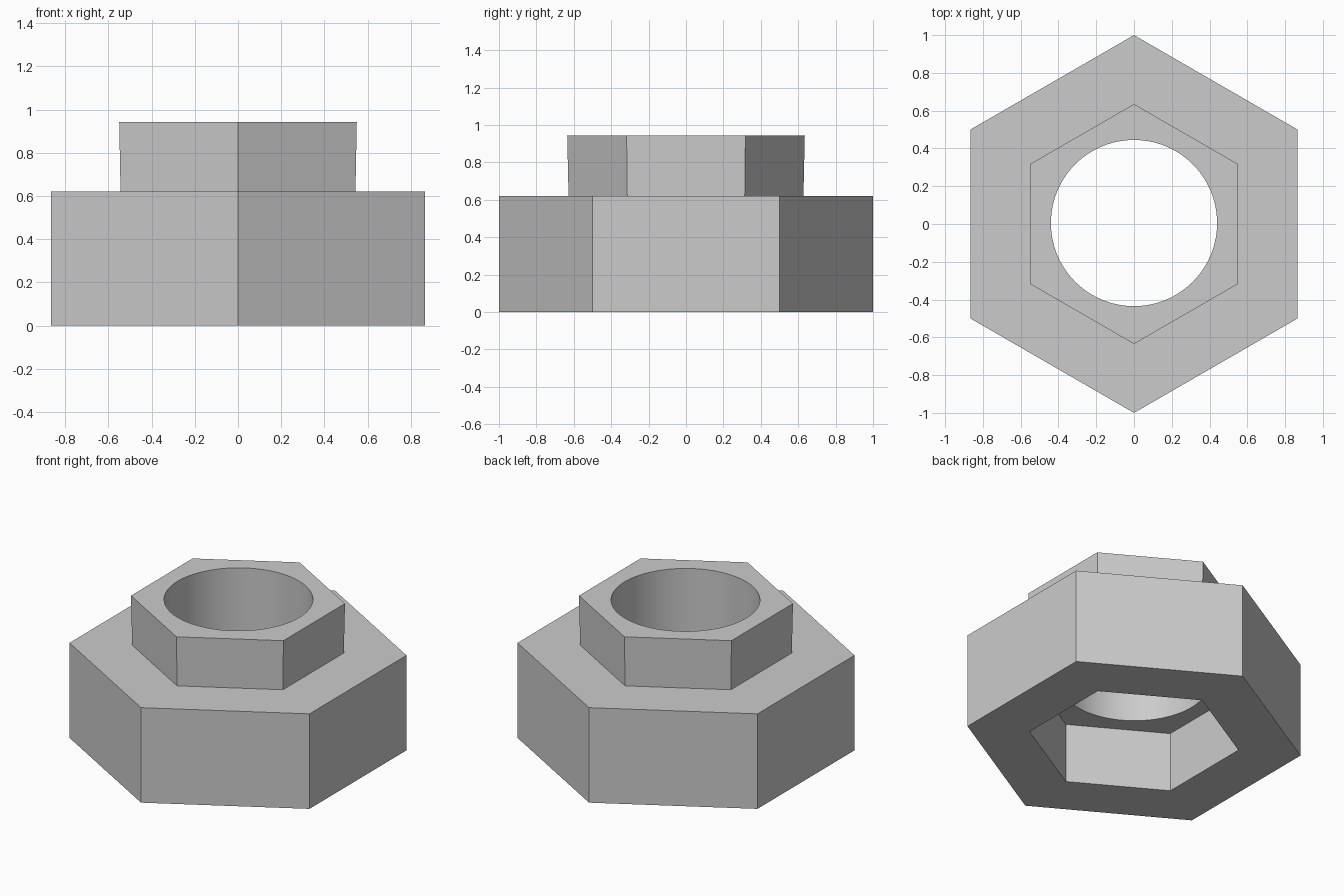
import bpy
import bmesh
from math import cos, sin, pi, radians

cube = bpy.data.objects.get("Cube")
if cube:
    bpy.data.objects.remove(cube, do_unlink=True)

# Plain grey metal
grey = bpy.data.materials.new("grey metal")
grey.use_nodes = True
colour = (0.6, 0.6, 0.6, 1)
grey.diffuse_color = colour
grey.node_tree.nodes["Principled BSDF"].inputs["Base Color"].default_value = colour

bm = bmesh.new()


def ring(radius, z, sides=6, y=0):
    """Closed loop of edges with a corner pointing to +y."""
    angles = [pi / 2 + 2 * pi * i / sides for i in range(sides)]
    verts = [bm.verts.new((radius * cos(a), y + radius * sin(a), z)) for a in angles]
    edges = [bm.edges.new((verts[i - 1], verts[i])) for i in range(sides)]
    return verts, edges


def wall(a, b):
    """Quads between two loops with the same number of sides."""
    va, vb = a[0], b[0]
    for i in range(len(va)):
        bm.faces.new((va[i - 1], va[i], vb[i], vb[i - 1]))


def annulus(outer, inner):
    """Flat face between a hexagon and a round hole."""
    bmesh.ops.triangle_fill(bm, edges=outer[1] + inner[1], use_beauty=True)


# Outer hexagon, shoulder and raised collar
base = ring(1.0, 0)
shoulder = ring(1.0, 0.62)
collar_foot = ring(0.628, 0.62)
collar_top = ring(0.635, 0.943)
# Round bore, then the hexagonal socket underneath
bore_top = ring(0.44, 0.943, 96, 0.005)
bore_foot = ring(0.44, 0.39, 96, 0.005)
socket_top = ring(0.627, 0.39)
socket_rim = ring(0.627, 0)

for a, b in ((base, shoulder), (shoulder, collar_foot), (collar_foot, collar_top),
             (bore_top, bore_foot), (socket_top, socket_rim), (socket_rim, base)):
    wall(a, b)
annulus(collar_top, bore_top)
annulus(socket_top, bore_foot)
bmesh.ops.recalc_face_normals(bm, faces=bm.faces)

mesh = bpy.data.meshes.new("hex_nut")
bm.to_mesh(mesh)
bm.free()
mesh.materials.append(grey)
nut = bpy.data.objects.new("hex_nut", mesh)
bpy.context.collection.objects.link(nut)

# Smooth bore, crisp corners
bpy.ops.object.select_all(action="DESELECT")
nut.select_set(True)
bpy.context.view_layer.objects.active = nut
bpy.ops.object.shade_smooth_by_angle(angle=radians(30))
